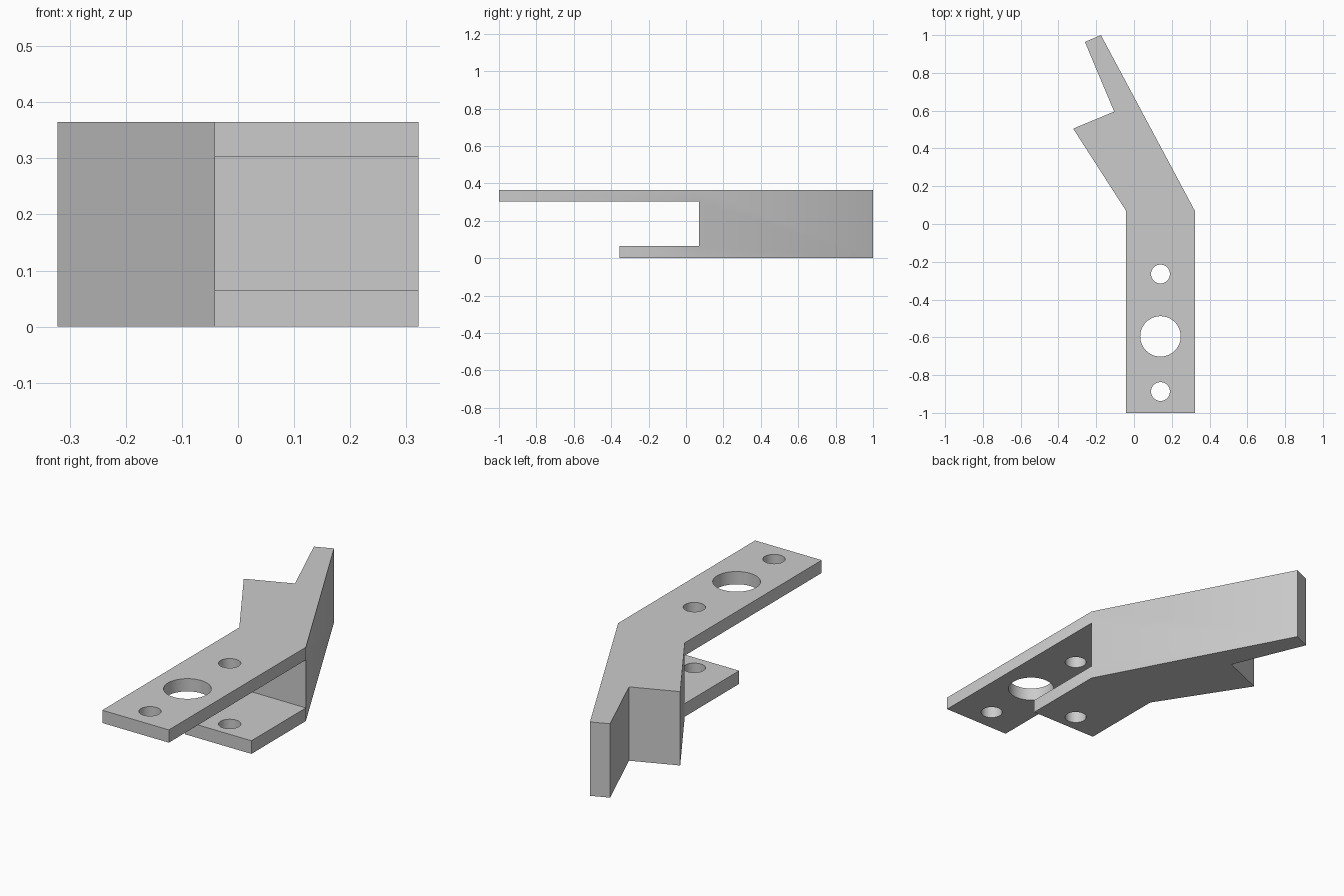
import bpy
import bmesh
from mathutils import Vector

cube = bpy.data.objects.get("Cube")
if cube:
    bpy.data.objects.remove(cube, do_unlink=True)

HEIGHT, SLOT_LOW, SLOT_HIGH = 0.365, 0.065, 0.302
BEND_Y, LOWER_END_Y = 0.07, -0.355
HOLE_X = 0.14

grey = bpy.data.materials.new("plain grey")
grey.use_nodes = True
colour = (0.6, 0.6, 0.6, 1)
grey.diffuse_color = colour
grey.node_tree.nodes["Principled BSDF"].inputs["Base Color"].default_value = colour


def prism(name, outline, sweep):
    """Extrude a closed outline along a vector."""
    bm = bmesh.new()
    face = bm.faces.new([bm.verts.new(p) for p in outline])
    swept = bmesh.ops.extrude_face_region(bm, geom=[face])
    verts = [v for v in swept["geom"] if isinstance(v, bmesh.types.BMVert)]
    bmesh.ops.translate(bm, verts=verts, vec=Vector(sweep))
    bmesh.ops.recalc_face_normals(bm, faces=bm.faces)
    mesh = bpy.data.meshes.new(name)
    bm.to_mesh(mesh)
    bm.free()
    mesh.materials.append(grey)
    obj = bpy.data.objects.new(name, mesh)
    bpy.context.collection.objects.link(obj)
    return obj


def cut(target, cutter):
    """Subtract the cutter, then discard it."""
    cutter.hide_render = True
    mod = target.modifiers.new("cut", "BOOLEAN")
    mod.operation, mod.solver, mod.object = "DIFFERENCE", "EXACT", cutter
    bpy.context.view_layer.objects.active = target
    bpy.ops.object.modifier_apply(modifier=mod.name)
    bpy.data.objects.remove(cutter, do_unlink=True)


# Bent bracket body with a stepped tail
plan = [(-0.042, -1), (0.322, -1), (0.322, BEND_Y), (-0.175, 1),
        (-0.26, 0.964), (-0.105, 0.595), (-0.322, 0.505), (-0.042, BEND_Y)]
bracket = prism("bracket", [(x, y, 0) for x, y in plan], (0, 0, HEIGHT))

# Slot between the long upper plate and the short lower plate
slot = [(BEND_Y, SLOT_LOW), (BEND_Y, SLOT_HIGH), (-1.2, SLOT_HIGH),
        (-1.2, -0.2), (LOWER_END_Y, -0.2), (LOWER_END_Y, SLOT_LOW)]
cut(bracket, prism("slot_cutter", [(-0.5, y, z) for y, z in slot], (1, 0, 0)))

# Two bolt holes and one large bore; the rear bolt hole passes both plates
for y, radius in ((-0.265, 0.05), (-0.595, 0.107), (-0.887, 0.05)):
    bpy.ops.mesh.primitive_cylinder_add(vertices=64, radius=radius, depth=1,
                                        location=(HOLE_X, y, 0.2))
    cut(bracket, bpy.context.object)

# Smooth hole walls, crisp edges
bpy.ops.object.select_all(action="DESELECT")
bracket.select_set(True)
bpy.context.view_layer.objects.active = bracket
bpy.ops.object.shade_smooth_by_angle()
